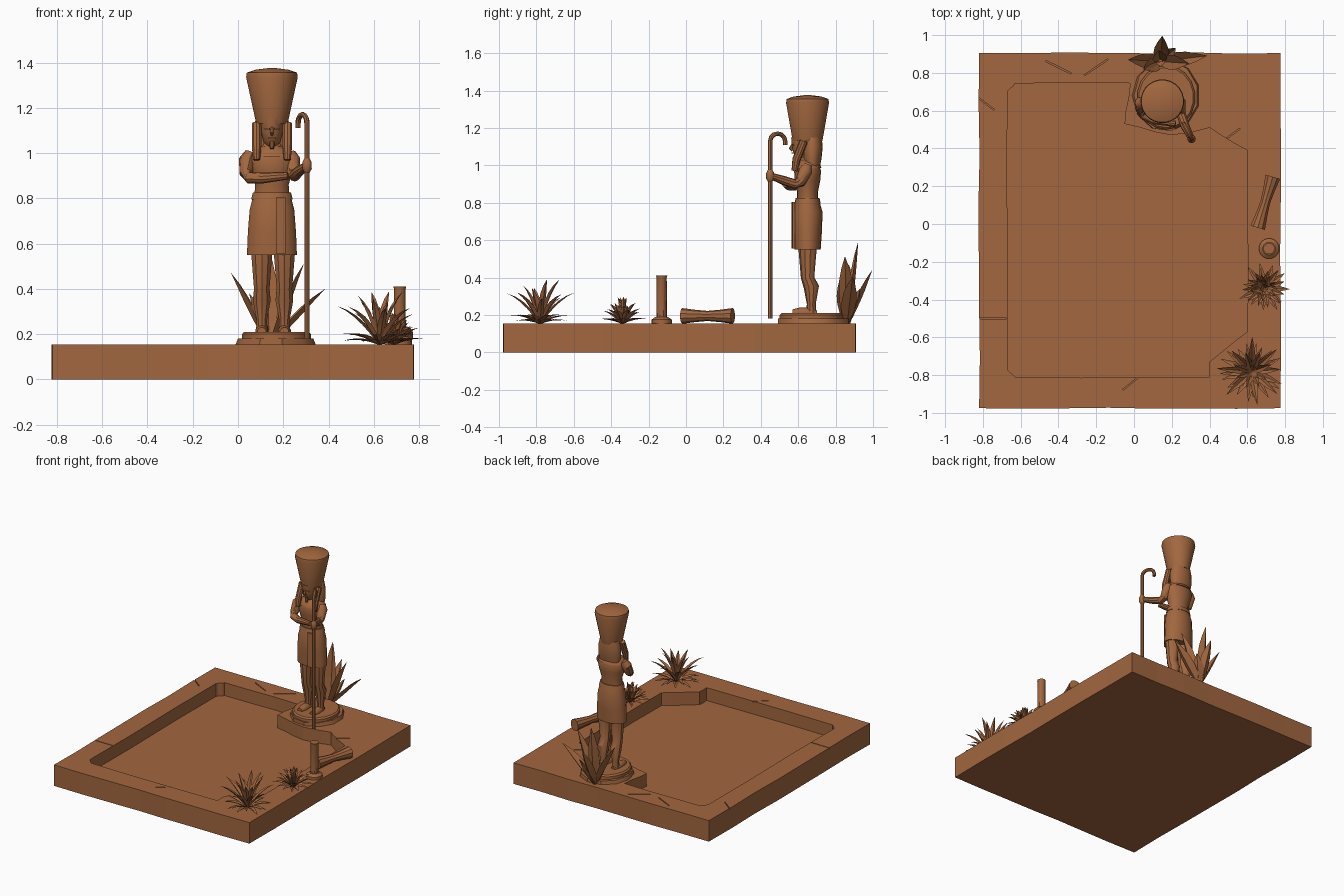
import bpy, bmesh, math, random
from mathutils import Vector, Matrix, Euler

random.seed(4)
if "Cube" in bpy.data.objects:
    bpy.data.objects.remove(bpy.data.objects["Cube"])

CLAY = (.36, .135, .05, 1)
clay = bpy.data.materials.new("brown clay")
clay.use_nodes = True
clay.diffuse_color = CLAY
clay.node_tree.nodes["Principled BSDF"].inputs["Base Color"].default_value = CLAY

X, Y, Z = Matrix.Identity(3)
LEFT, RIGHT, FRONT, BACK = .775, -.82, -.975, .905    # slab sides
TOP = .155                                            # slab top
CENTRE_X, CENTRE_Y = .15, .65                         # statue axis


def finish(name, bm, smooth=True, closed=True):
    if closed:
        bmesh.ops.recalc_face_normals(bm, faces=bm.faces)
    mesh = bpy.data.meshes.new(name)
    bm.to_mesh(mesh)
    bm.free()
    mesh.materials.append(clay)
    ob = bpy.data.objects.new(name, mesh)
    bpy.context.collection.objects.link(ob)
    if smooth:
        bpy.ops.object.select_all(action='DESELECT')
        ob.select_set(True)
        bpy.context.view_layer.objects.active = ob
        bpy.ops.object.shade_smooth_by_angle(angle=math.radians(35))
    return ob


def skin(name, rings, smooth=True):
    """Join rings of points into one capped surface."""
    bm = bmesh.new()
    loops = [[bm.verts.new(point) for point in ring] for ring in rings]
    for low, high in zip(loops, loops[1:]):
        for k in range(len(low)):
            bm.faces.new((low[k - 1], low[k], high[k], high[k - 1]))
    bm.faces.new(loops[0])
    bm.faces.new(loops[-1])
    return finish(name, bm, smooth)


def ellipse(centre, across, along, sides):
    turns = [2 * math.pi * (k + .5) / sides for k in range(sides)]
    return [centre + across * math.cos(a) + along * math.sin(a) for a in turns]


def stack(name, rows, x=CENTRE_X, y=CENTRE_Y, sides=18):
    """Level elliptical rings from rows of (height, half width, half depth)."""
    return skin(name, [ellipse(Vector((x, y, z)), X * wide, Y * deep, sides)
                       for z, wide, deep in rows])


def limb(name, joints, radii, reference=X, sides=10):
    """Round tube through joints, one radius for each."""
    points = [Vector(joint) for joint in joints]
    rings = []
    for i, (point, radius) in enumerate(zip(points, radii)):
        ahead = points[min(i + 1, len(points) - 1)] - points[max(i - 1, 0)]
        across = (reference - ahead * reference.dot(ahead) / ahead.length_squared).normalized()
        along = ahead.normalized().cross(across)
        rings.append(ellipse(point, across * radius, along * radius, sides))
    return skin(name, rings)


def block(name, place, size, turn=(0, 0, 0)):
    bm = bmesh.new()
    bmesh.ops.create_cube(bm, size=1)
    bm.transform(Matrix.LocRotScale(Vector(place), Euler(turn), Vector(size)))
    return finish(name, bm, smooth=False)


def hewn_prism(name, outline, bottom, top, steps, rough):
    """Extruded outline whose edges waver a little."""
    path = []
    for start, end in zip(outline, outline[1:] + outline[:1]):
        for k in range(steps):
            shake = Vector([random.uniform(-rough, rough) for _ in "xy"]) * min(k, 1)
            path.append(Vector(start).lerp(Vector(end), k / steps) + shake)
    return skin(name, [[p.to_3d() + Z * z for p in path] for z in (bottom, top)], smooth=False)


# Slab with sunken basin
slab = hewn_prism("slab", [(RIGHT, FRONT), (LEFT, FRONT), (LEFT, BACK), (RIGHT, BACK)],
                  0, TOP, 7, .004)
cutters = [hewn_prism("basin_cutter", [
    (-.67, -.77), (-.63, -.81), (.4, -.81), (.4, -.73), (.6, -.57), (.6, .39), (.4, .51),
    (.2, .47), (-.05, .53), (-.02, .745), (-.63, .745), (-.67, .7)], .06, .3, 3, .005)]


# Chipped edges and cracks in the rim
def chip(place, outward, edge):
    size = Vector((.145, .145, .145)) + edge * random.uniform(.1, .2)
    cutters.append(block("chip_cutter", Vector(place) + outward * .06, size, edge * math.pi / 4))


for height, lift in ((TOP, Z), (0, -Z)):
    for side, outward in ((FRONT, -Y), (BACK, Y)):
        chip((random.uniform(-.6, .5), side, height), outward + lift, X)
    for side, outward in ((RIGHT, -X), (LEFT, X)):
        chip((side, random.uniform(-.7, .6), height), outward + lift, Y)
for x, y in [(-.75, -.5), (-.8, .65), (-.4, .83), (-.2, .83), (.5, .46), (0, -.83)]:
    cutters.append(block("crack_cutter", (x, y, TOP), (.15, .006, .016),
                         Z * random.uniform(-.8, .8)))
for cutter in cutters:
    cutter.hide_render = True
    cut = slab.modifiers.new("cut", 'BOOLEAN')
    cut.object, cut.operation, cut.solver = cutter, 'DIFFERENCE', 'EXACT'
shape = slab.evaluated_get(bpy.context.evaluated_depsgraph_get())
carved = bpy.data.meshes.new_from_object(shape)
slab.modifiers.clear()
slab.data = carved
for cutter in cutters:
    bpy.data.objects.remove(cutter)

# Two-step plinth
FOOTING = .21
stack("plinth_lower", [(TOP, .18, .19), (.18, .17, .19)], .17, .68, 11)
stack("plinth_upper", [(TOP, .155, .17), (.2, .155, .17), (FOOTING, .145, .16)], .17, .67)

# Legs and feet
for side, x in (("right", .105), ("left", .205)):
    heel, toe = Vector((x, .7, FOOTING)), Vector((x, .57, FOOTING))
    limb(side + "_leg", [(x, .67, FOOTING), (x, .67, .26), (x, .67, .35), (x, .65, .4), (x, .65, .57)],
         (.027, .024, .041, .036, .05))
    limb(side + "_foot", [heel, heel.lerp(toe, .3), heel.lerp(toe, .7), toe],
         (.015, .029, .03, .02))

# Kilt, belt and front flap
stack("kilt", [(.55, .112, .07), (.65, .108, .077), (.75, .1, .08), (.82, .082, .06)])
stack("belt", [(.795, .093, .07), (.825, .086, .064)])
block("kilt_flap", (.19, .573, .68), (.04, .012, .25), Z * .14)

# Torso and collar
stack("torso", [(.8, .08, .056), (.86, .075, .056), (.92, .094, .068), (.97, .104, .072),
                (1, .094, .062), (1.03, .045, .045), (1.06, .035, .04)])
stack("collar", [(.985, .1, .075), (1.01, .085, .065), (1.03, .045, .046)])

# Arms, one folded and one holding the staff
GRIP = Vector((.305, .45, .945))
ARM = (.025, .036, .029, .026, .024, .017)
limb("right_arm", [(.055, .65, 1), (.04, .64, .97), (.035, .61, .91), (.05, .58, .89),
                   (.11, .55, .89), (.22, .53, .9)], ARM, reference=Y)
limb("left_arm", [(.23, .65, 1), (.24, .64, .97), (.245, .61, .91), (.25, .58, .9),
                  (.27, .52, .92), GRIP], ARM)
limb("left_hand", [GRIP + Z * rise for rise in (-.03, -.015, .015, .03)], (.013, .022, .021, .013))

# Staff with a half-round hook
pole = Vector((GRIP.x, GRIP.y, 0))
hook = Vector((-.02, .04, 0))
bend = [math.pi * k / 6 for k in range(7)]
path = [pole + Z * .18, pole + Z * .7]
path += [pole + hook * (1 - math.cos(a)) + Z * (1.13 + .04 * math.sin(a)) for a in bend]
path.append(path[-1] - Z * .02)
limb("staff", path, [.012] * len(path), reference=Z.cross(hook).normalized(), sides=8)

# Head and face
FACE = .57
stack("head", [(1.03, .022, .03), (1.05, .038, .05), (1.09, .047, .062), (1.15, .05, .068)], y=.63)
limb("nose", [(CENTRE_X, FACE, 1.115), (CENTRE_X, FACE - .01, 1.09), (CENTRE_X, FACE, 1.08)],
     (.005, .011, .008), sides=6)
block("mouth", (CENTRE_X, FACE, 1.066), (.03, .014, .007))
limb("beard", [(CENTRE_X, .59, 1.05), (CENTRE_X, .58, 1.02)], (.013, .009))

# Headdress with lappets, and tall crown
stack("headdress", [(.985, .078, .04), (1.04, .087, .05), (1.1, .084, .056), (1.15, .073, .05)], y=.675)
for s in (-1, 1):
    x = CENTRE_X + s * .068
    block("eye", (CENTRE_X + s * .021, FACE, 1.107), (.022, .008, .008), Z * s * .4)
    limb("lappet", [(x, .58, .97), (x, .59, 1.03), (x, .63, 1.13)], (.016, .022, .022))
stack("crown", [(1.13, .07, .08), (1.335, .115, .116), (1.355, .112, .112), (1.368, .075, .075),
                (1.375, .02, .02)], sides=24)


def leaf(bm, base, tip, width, arch, facing):
    """Folded pointed blade that arches from base to tip."""
    span = tip - base
    knee = base + span / 2 + (Z - facing * .4) * span.length * arch
    side = Z.cross(facing) * width / 2
    rows = []
    for k in range(6):
        t = k / 5
        point = base.lerp(knee, t).lerp(knee.lerp(tip, t), t)
        swell = math.sin(math.pi * (.15 + .84 * t))
        fold = (facing - Z / 2) * width * .3
        rows.append([bm.verts.new(point + shift * swell) for shift in (-side, fold, side)])
    for low, high in zip(rows, rows[1:]):
        for k in (0, 1):
            bm.faces.new((low[k], low[k + 1], high[k + 1], high[k]))


def plant(name, x, y, layers, count, length, width, lowest, highest):
    """Layers of blades rising from the lowest to the highest slope in degrees."""
    bm = bmesh.new()
    base = Vector((x, y, TOP))
    for layer in range(layers):
        slope = math.radians(lowest + (highest - lowest) * layer / (layers - 1))
        for k in range(count):
            turn = 2 * math.pi * (k + layer / 2 + random.uniform(-.2, .2)) / count
            facing = X * math.cos(turn) + Y * math.sin(turn)
            reach = (facing * math.cos(slope) + Z * math.sin(slope)) * length
            leaf(bm, base, base + reach * random.uniform(.8, 1.05), width, .2, facing)
    finish(name, bm, smooth=False, closed=False)


# Broad leaves behind the statue
bm = bmesh.new()
root = Vector((.14, .86, TOP))
for x, y, z in [(-.03, .87, .47), (.385, .89, .4), (.29, .85, .51), (.13, .92, .59),
                (.15, .995, .44), (.05, .82, .38), (.22, .93, .34)]:
    tip = Vector((x, y, z))
    facing = ((tip - root) * Vector((1, 1, 0)).to_3d().x).to_2d().normalized().to_3d()
    leaf(bm, root, tip, .08, .1, facing)
finish("broad_leaves", bm, smooth=False, closed=False)

# Spiky plants on the rim
plant("dense_bush", .69, -.34, 4, 11, .14, .034, 10, 80)
plant("tall_bush", .625, -.78, 2, 8, .25, .036, 42, 65)
plant("ground_leaves", .625, -.78, 2, 9, .17, .035, 5, 15)

# Standing and fallen broken columns
stack("column_base", [(TOP, .054, .054), (.175, .054, .054), (.19, .034, .034)], .715, -.13)
stack("column_shaft", [(.18, .028, .028), (.4, .027, .027), (.41, .03, .03)], .715, -.13, 10)
foot, head = Vector((.655, -.02, .195)), Vector((.735, .25, .195))
limb("fallen_column", [foot.lerp(head, k / 4) for k in range(5)], (.042, .033, .027, .033, .042))
